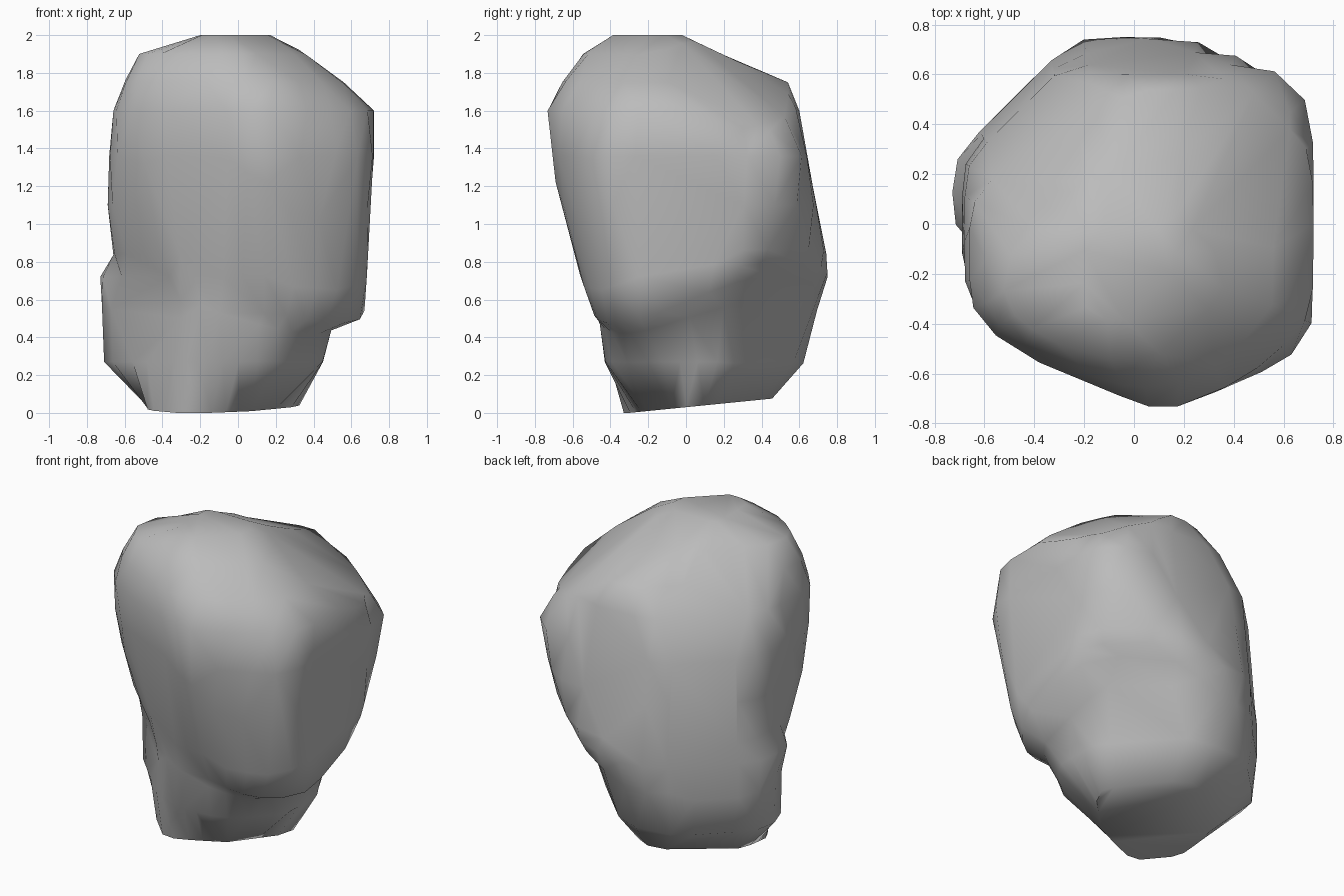
import bpy
import bmesh
from math import cos, sin, pi, tau
from mathutils import Vector

old = bpy.data.objects.get("Cube")
if old:
    bpy.data.objects.remove(old, do_unlink=True)

# One flat stone colour
stone = bpy.data.materials.new("grey_stone")
stone.use_nodes = True
colour = (0.5, 0.5, 0.5, 1)
stone.diffuse_color = colour
shader = next(n for n in stone.node_tree.nodes if n.type == 'BSDF_PRINCIPLED')
shader.inputs["Base Color"].default_value = colour
shader.inputs["Roughness"].default_value = 0.9

SEGMENTS = 36
AXIS_X, AXIS_Y = -0.05, -0.12
BASE_TILT = 0.1  # the underside rises towards the back

# Compass directions in which each layer is measured, in eighths of a half turn:
# eight even ones, and two more to shape the pointed front
SIDES = [i * pi / 8 for i in (0, 2, 4, 6, 8, 10, 11, 12, 13, 14)]

# Each layer: height, rise towards the back along the left flank,
# then the reach of the stone in each compass direction
LAYERS = [
    (.03, 0, (.33, .32, .46, .42, .48, .45, .42, .34, .22, .20)),
    (.27, 0, (.45, .46, .62, .67, .71, .48, .46, .43, .45, .43)),
    (.50, .6, (.50, .56, .68, .70, .72, .48, .48, .46, .48, .52)),
    (.59, .6, (.67, .65, .71, .70, .72, .49, .49, .49, .57, .64)),
    (.72, .3, (.68, .70, .75, .70, .73, .52, .52, .55, .63, .70)),
    (.84, .1, (.69, .74, .74, .69, .66, .57, .54, .59, .66, .73)),
    (1.1, 0, (.70, .80, .69, .67, .69, .64, .59, .67, .71, .79)),
    (1.36, 0, (.72, .85, .64, .65, .68, .69, .64, .72, .75, .83)),
    (1.6, 0, (.72, .70, .60, .53, .66, .71, .66, .78, .75, .77)),
    (1.75, 0, (.56, .58, .54, .40, .60, .67, .63, .66, .67, .64)),
    (1.9, 0, (.36, .46, .19, .27, .52, .60, .56, .55, .53, .45)),
    (2.0, 0, (.17, .05, -.02, .12, .20, .38, .40, .40, .36, .25)),
]

# Corners of the two broad planes that slope down to the back left
PEAK, FLANK = Vector((.17, -.02, 2)), Vector((.72, .0, 1.6))
SHOULDER, BACK = Vector((.54, .6, 1.5)), Vector((.16, .57, 1.74))


def section_radius(angle, reach):
    """Radius of a softened polygon whose sides lie at the given reaches."""
    total = 0
    for side, distance in zip(SIDES, reach):
        local = distance - AXIS_X * cos(side) - AXIS_Y * sin(side)
        total += max(0, cos(angle - side) / local) ** 26
    return total ** (-1 / 26)


def slice_off(bm, a, b, c):
    """Cut the stone flat along the plane through three corners."""
    normal = (b - a).cross(c - a)
    if normal.z < 0:
        normal.negate()
    bmesh.ops.bisect_plane(bm, geom=bm.verts[:] + bm.edges[:] + bm.faces[:],
                           plane_co=a, plane_no=normal, clear_outer=True)
    open_edges = [e for e in bm.edges if e.is_boundary]
    bmesh.ops.holes_fill(bm, edges=open_edges)


# Loft the boulder through its layers
bm = bmesh.new()
rings = []
for z, flank, reach in LAYERS:
    ring = []
    for k in range(SEGMENTS):
        angle = tau * k / SEGMENTS
        r = section_radius(angle, reach)
        x = AXIS_X + r * cos(angle)
        y = AXIS_Y + r * sin(angle)
        rise = flank * y * max(0, x)
        if not rings:
            rise += BASE_TILT * y
        ring.append(bm.verts.new((x, y, max(0, z + rise))))
    rings.append(ring)

for low, high in zip(rings, rings[1:]):
    for k in range(SEGMENTS):
        n = (k + 1) % SEGMENTS
        bm.faces.new((low[k], low[n], high[n], high[k]))
bm.faces.new(reversed(rings[0]))
bm.faces.new(rings[-1])
bmesh.ops.triangulate(bm, faces=bm.faces[:])

# Broad sloping planes
slice_off(bm, PEAK, FLANK, SHOULDER)
slice_off(bm, PEAK, SHOULDER, BACK)
bmesh.ops.remove_doubles(bm, verts=bm.verts[:], dist=0.01)
bmesh.ops.triangulate(bm, faces=bm.faces[:])
bmesh.ops.recalc_face_normals(bm, faces=bm.faces[:])

mesh = bpy.data.meshes.new("boulder")
bm.to_mesh(mesh)
bm.free()
mesh.materials.append(stone)
boulder = bpy.data.objects.new("boulder", mesh)
bpy.context.collection.objects.link(boulder)

# Reduce to broad irregular planes, then shade softly
chisel = boulder.modifiers.new("broad_planes", 'DECIMATE')
chisel.ratio = 0.5
bpy.ops.object.select_all(action='DESELECT')
boulder.select_set(True)
bpy.context.view_layer.objects.active = boulder
bpy.ops.object.modifier_apply(modifier=chisel.name)
bpy.ops.object.shade_smooth_by_angle(angle=pi / 3)
